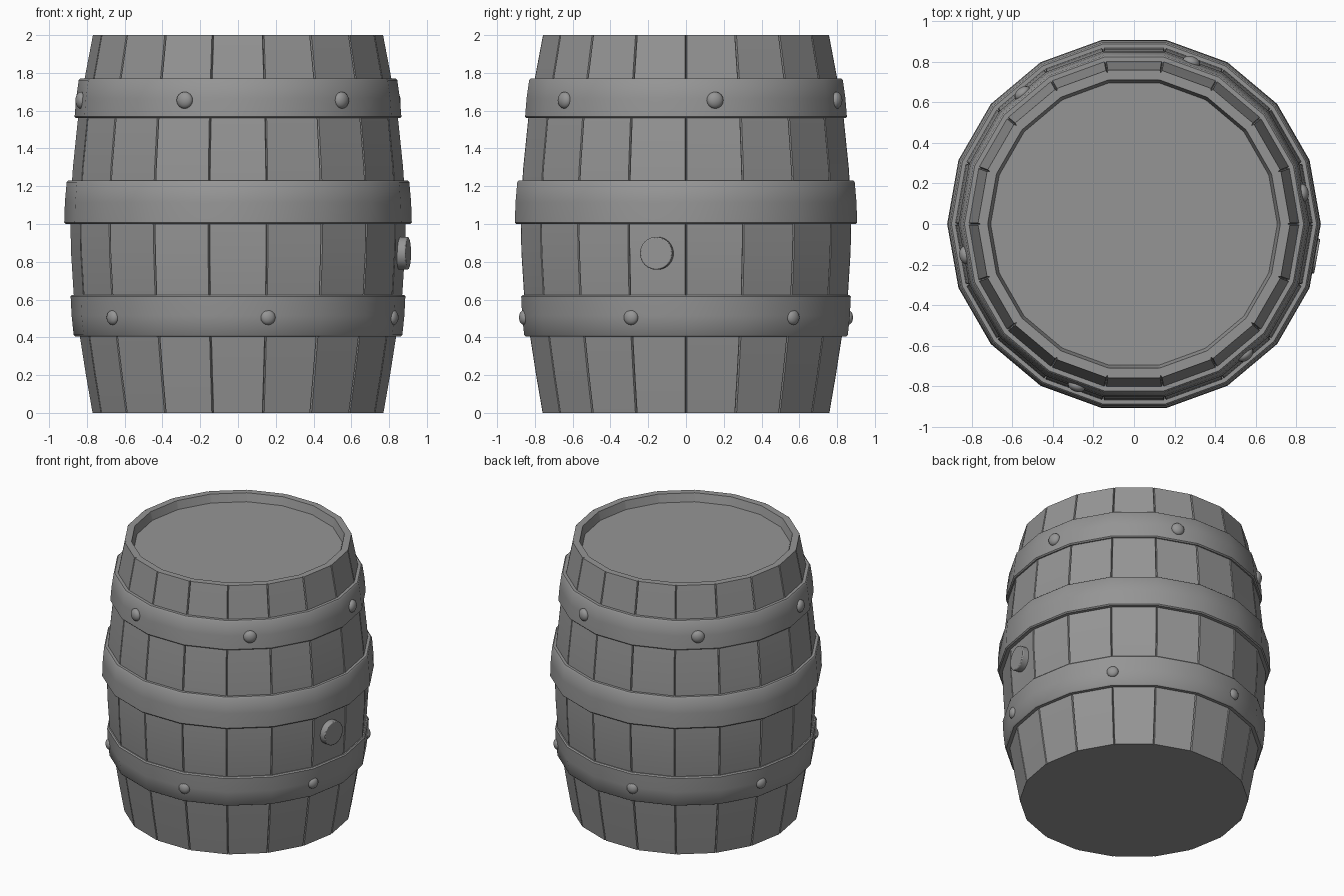
import bpy, bmesh, math
from mathutils import Matrix, Vector

if "Cube" in bpy.data.objects:
    bpy.data.objects.remove(bpy.data.objects["Cube"])

SIDES = 18
STEP = 2 * math.pi / SIDES

# Dark grey finish shared by all parts
GREY = bpy.data.materials.new("dark_grey")
GREY.diffuse_color = (0.3, 0.3, 0.3, 1)
GREY.use_nodes = True
GREY.node_tree.nodes["Principled BSDF"].inputs["Base Color"].default_value = GREY.diffuse_color


def finish(name, bm, smooth=30):
    bmesh.ops.recalc_face_normals(bm, faces=bm.faces)
    me = bpy.data.meshes.new(name)
    bm.to_mesh(me)
    bm.free()
    me.materials.append(GREY)
    ob = bpy.data.objects.new(name, me)
    bpy.context.collection.objects.link(ob)
    bpy.ops.object.select_all(action='DESELECT')
    bpy.context.view_layer.objects.active = ob
    ob.select_set(True)
    bpy.ops.object.shade_smooth_by_angle(angle=math.radians(smooth))
    return ob


def loft(bm, rings, closed=False):
    """Bridge rings of points; cap both ends unless the profile is closed."""
    loops = [[bm.verts.new(p) for p in ring] for ring in rings]
    n = len(loops[0])
    pairs = list(zip(loops, loops[1:]))
    if closed:
        pairs.append((loops[-1], loops[0]))
    for a, b in pairs:
        for i in range(n):
            j = (i + 1) % n
            bm.faces.new((a[i], a[j], b[j], b[i]))
    if not closed:
        bm.faces.new(loops[0])
        bm.faces.new(loops[-1])


def stave_ring(r, z, depth=0.0, half=0.005):
    """Polygon ring with a narrow V groove at every corner."""
    pts = []
    for i in range(SIDES):
        for off, d in ((-half, 0), (0, depth), (half, 0)):
            a = i * STEP + off / r
            pts.append(((r - d) * math.cos(a), (r - d) * math.sin(a), z))
    return pts


def radial(angle, dist, z):
    """Frame whose local z points outward from the barrel axis."""
    d = Vector((math.cos(angle), math.sin(angle), 0))
    rot = d.to_track_quat('Z', 'Y').to_matrix().to_4x4()
    return Matrix.Translation(Vector((d.x * dist, d.y * dist, z))) @ rot


# Staves with recessed lid
profile = [(0.77, 0), (0.805, 0.2), (0.838, 0.41), (0.87, 0.63), (0.884, 0.85),
           (0.887, 1.0), (0.884, 1.15), (0.874, 1.3), (0.847, 1.56),
           (0.812, 1.77), (0.768, 2.0)]
bm = bmesh.new()
rings = [stave_ring(r, z, 0.012) for r, z in profile]
rings += [stave_ring(0.72, 2.0), stave_ring(0.705, 1.94)]
loft(bm, rings)
finish("barrel_staves", bm)

# Hoops: (name, bottom z, bottom radius, top z, top radius)
hoops = [("lower_hoop", 0.405, 0.870, 0.625, 0.886),
         ("middle_hoop", 1.00, 0.920, 1.23, 0.907),
         ("upper_hoop", 1.56, 0.865, 1.77, 0.843)]
for name, z0, r0, z1, r1 in hoops:
    c = 0.008
    section = [(r0 - 0.06, z0), (r0 - c, z0), (r0, z0 + c),
               ((r0 + r1) / 2 + 0.003, (z0 + z1) / 2),
               (r1, z1 - c), (r1 - c, z1), (r1 - 0.06, z1)]
    bm = bmesh.new()
    loft(bm, [[(r * math.cos(i * STEP), r * math.sin(i * STEP), z)
               for i in range(SIDES)] for r, z in section], closed=True)
    finish(name, bm, 40)

# Rivets: six domed heads on the lower and upper hoops
for name, z, dist, start, rad in (("lower_rivets", 0.505, 0.872, 40.5, 0.04),
                                  ("upper_rivets", 1.655, 0.845, 10.5, 0.045)):
    bm = bmesh.new()
    for k in range(6):
        m = radial(math.radians(start + 60 * k), dist, z)
        bmesh.ops.create_uvsphere(bm, u_segments=16, v_segments=10, radius=rad,
                                  matrix=m @ Matrix.Diagonal((1, 1, 0.65, 1)))
    finish(name, bm, 60)

# Bung plug
bm = bmesh.new()
bmesh.ops.create_cone(bm, cap_ends=True, segments=24, radius1=0.087, radius2=0.087,
                      depth=0.08, matrix=radial(math.radians(-10), 0.876, 0.845))
plug = finish("bung_plug", bm)
bev = plug.modifiers.new("bevel", 'BEVEL')
bev.width = 0.006
bev.segments = 2
